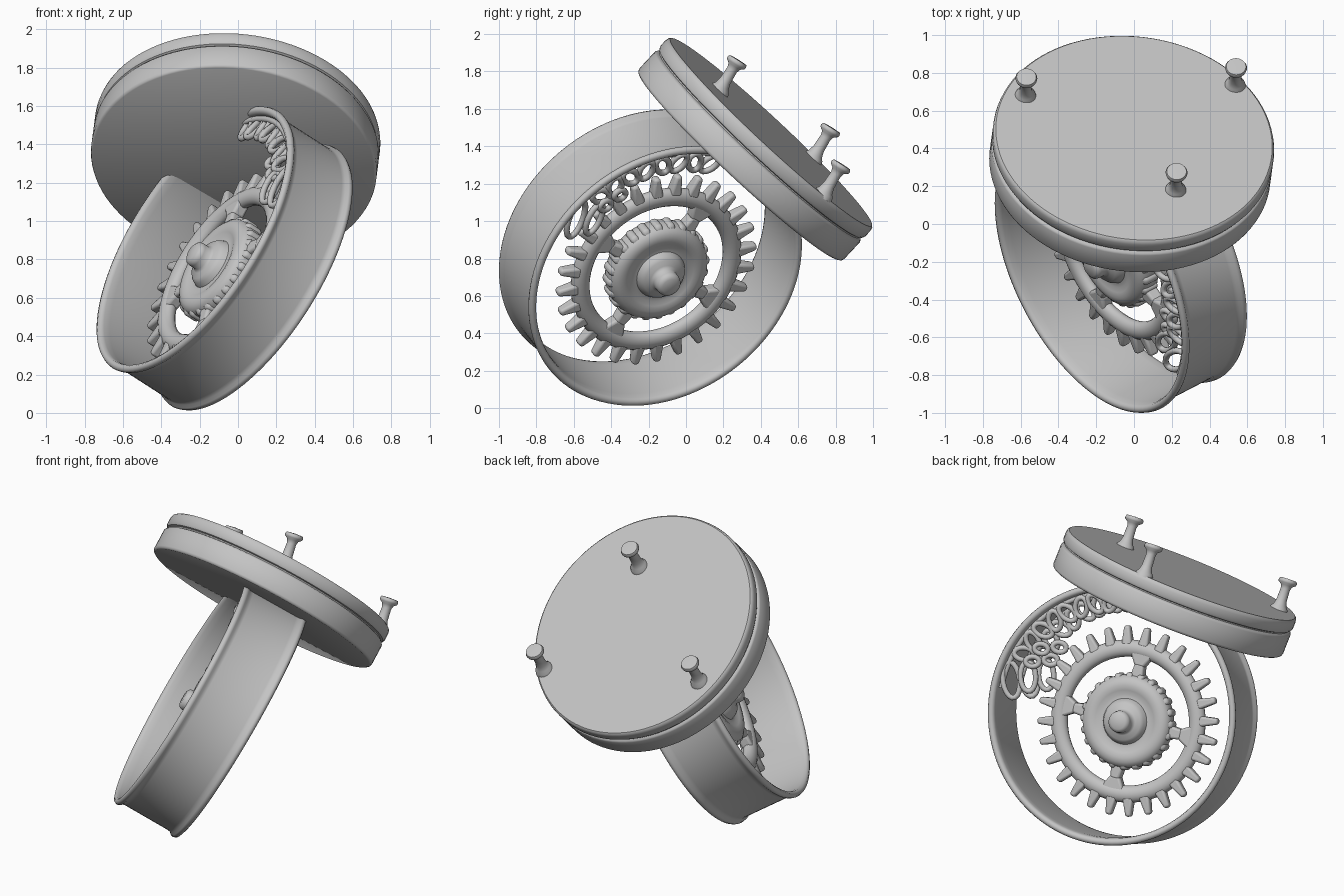
import bpy, bmesh
from math import sin, cos, pi, radians
from mathutils import Vector, Matrix

if "Cube" in bpy.data.objects:
    bpy.data.objects.remove(bpy.data.objects["Cube"])

grey = bpy.data.materials.new("plain grey")
grey.use_nodes = True
grey.diffuse_color = (0.55, 0.55, 0.55, 1)
grey.node_tree.nodes["Principled BSDF"].inputs["Base Color"].default_value = grey.diffuse_color


def frame(center, axis, ref):
    """Placement whose local z is axis and local x is ref flattened onto its plane."""
    a = Vector(axis).normalized()
    r = Vector(ref)
    u = (r - a * r.dot(a)).normalized()
    v = a.cross(u)
    return Matrix.Translation(center) @ Matrix((u, v, a)).transposed().to_4x4()


def spin_profile(bm, profile, steps, closed):
    verts = [bm.verts.new((r, 0, z)) for r, z in profile]
    edges = [bm.edges.new(p) for p in zip(verts, verts[1:])]
    if closed:
        edges.append(bm.edges.new((verts[-1], verts[0])))
    bmesh.ops.spin(bm, geom=verts + edges, cent=(0, 0, 0), axis=(0, 0, 1),
                   angle=2 * pi, steps=steps)
    bmesh.ops.remove_doubles(bm, verts=bm.verts[:], dist=0.0005)


def finish(bm, name, place, angle=40):
    bmesh.ops.recalc_face_normals(bm, faces=bm.faces[:])
    mesh = bpy.data.meshes.new(name)
    bm.to_mesh(mesh)
    bm.free()
    mesh.materials.append(grey)
    mesh.polygons.foreach_set("use_smooth", [True] * len(mesh.polygons))
    mesh.set_sharp_from_angle(angle=radians(angle))
    obj = bpy.data.objects.new(name, mesh)
    bpy.context.collection.objects.link(obj)
    obj.matrix_world = place
    return obj


def lathe(name, profile, place, steps=96, closed=False, angle=40):
    bm = bmesh.new()
    spin_profile(bm, profile, steps, closed)
    return finish(bm, name, place, angle)


def add_block(bm, angle, r0, r1, w0, w1, h0, h1):
    """Radial tapered block from r0 to r1, with half widths and half heights."""
    made = bmesh.ops.create_cube(bm, size=2)["verts"]
    turn = Matrix.Rotation(angle, 4, "Z")
    for v in made:
        outer = v.co.x > 0
        v.co = turn @ Vector((r1 if outer else r0,
                              v.co.y * (w1 if outer else w0),
                              v.co.z * (h1 if outer else h0)))


def round_off(obj, width):
    mod = obj.modifiers.new("rounding", "BEVEL")
    mod.width = width
    mod.segments = 3
    mod.limit_method = "ANGLE"


# Tilted lid with a groove round its edge
lid = frame((0, 0.455, 1.475), (0.095, 0.68, 0.73), (1, 0, 0))
lathe("lid", [(0, 0), (0.735, 0), (0.744, -0.008), (0.748, -0.025), (0.748, -0.065),
              (0.74, -0.08), (0.727, -0.085), (0.727, -0.092), (0.742, -0.098),
              (0.748, -0.108), (0.748, -0.23), (0.744, -0.241), (0.735, -0.247),
              (0, -0.247)], lid)

# Three pins standing on the lid, leaning slightly upright
pin = [(0.06, -0.02), (0.054, 0.006), (0.041, 0.022), (0.032, 0.055), (0.029, 0.125),
       (0.036, 0.148), (0.055, 0.162), (0.058, 0.174), (0.052, 0.187), (0, 0.19)]
normal = lid.col[2].to_3d()
origin = lid.translation
for i, (x, y) in enumerate([(-0.575, 0.68), (0.535, 0.735), (0.22, 0.18)]):
    z = origin.z - (normal.x * (x - origin.x) + normal.y * (y - origin.y)) / normal.z
    lathe("lid_pin_%d" % (i + 1), pin, frame((x, y, z), (0.03, 0.53, 0.85), (1, 0, 0)), 28)

# Open drum with a bead on both rims
AXIS = (0.77, 0.40, -0.495)
drum = frame((-0.07, -0.19, 0.805), AXIS, (0, 1, 0))
half = [(0.776, 0.15), (0.78, 0.172), (0.793, 0.184), (0.797, 0.198), (0.791, 0.212),
        (0.775, 0.218), (0.759, 0.21), (0.753, 0.193), (0.75, 0.155)]
lathe("drum", half + [(r, -z) for r, z in reversed(half)], drum, 112, True, 50)

# Gear wheel: flattened rounded rim, pegs and four spokes
gear = frame((-0.09, -0.16, 0.745), AXIS, (0, 1, 0))
rim = [(0.443 + 0.052 * cos(t), 0.042 * sin(t))
       for t in (2 * pi * k / 16 for k in range(16))]
lathe("gear_rim", rim, gear, 84, True, 60)

TEETH = 28
bm = bmesh.new()
for i in range(TEETH):
    add_block(bm, 2 * pi * i / TEETH, 0.46, 0.58, 0.034, 0.018, 0.036, 0.026)
round_off(finish(bm, "gear_teeth", gear), 0.014)

bm = bmesh.new()
for i in range(4):
    turn = radians(51 + 90 * i)
    add_block(bm, turn, 0.24, 0.36, 0.045, 0.03, 0.04, 0.035)
    add_block(bm, turn, 0.34, 0.43, 0.03, 0.08, 0.035, 0.035)
round_off(finish(bm, "gear_spokes", gear), 0.015)

# Thick hub with a dished face, stepped boss and axle tip on both sides
side = [(0, 0.195), (0.045, 0.193), (0.064, 0.18), (0.068, 0.16), (0.068, 0.125),
        (0.083, 0.113), (0.112, 0.105), (0.128, 0.088), (0.14, 0.062), (0.165, 0.06),
        (0.19, 0.071), (0.22, 0.078), (0.25, 0.072), (0.275, 0.054), (0.285, 0.025)]
lathe("hub", side + [(r, -z) for r, z in reversed(side)], gear, 64, angle=60)

bm = bmesh.new()
LUMPS = 24
for i in range(LUMPS):
    add_block(bm, 2 * pi * i / LUMPS, 0.23, 0.298, 0.028, 0.021, 0.07, 0.042)
round_off(finish(bm, "hub_teeth", gear), 0.016)


# Pierced ornaments of linked loops, one inside each rim of the drum
def strand(curve, points, cyclic):
    spline = curve.splines.new("POLY")
    spline.points.add(len(points) - 1)
    for p, co in zip(spline.points, points):
        p.co = (*co, 1)
    spline.use_cyclic_u = cyclic
    spline.use_smooth = True


def loop(curve, angle, radius, radial, along, skew, height):
    turn = Matrix.Rotation(radians(angle), 3, "Z")
    lean = Matrix.Rotation(radians(skew), 3, "Z")
    pts = []
    for k in range(18):
        t = 2 * pi * k / 18
        p = lean @ Vector((radial * cos(t), along * sin(t), 0))
        pts.append(turn @ (p + Vector((radius, 0, height + 0.012 * cos(t)))))
    strand(curve, pts, True)


for name, height in (("ornament_near", 0.16), ("ornament_far", -0.17)):
    curve = bpy.data.curves.new(name, "CURVE")
    curve.dimensions = "3D"
    curve.bevel_depth = 0.017
    curve.bevel_resolution = 2
    curve.materials.append(grey)
    for i in range(8):
        loop(curve, 66 + 8 * i, 0.68, 0.06, 0.038, 25 if i % 2 else -25, height)
    for i in range(2):
        loop(curve, 114 + 9 * i, 0.61, 0.04, 0.03, 30, height)
    loop(curve, 137, 0.69, 0.05, 0.11, 25, height)
    loop(curve, 132, 0.595, 0.045, 0.09, 25, height)
    strand(curve, [(0.74 * cos(radians(a)), 0.74 * sin(radians(a)), height)
                   for a in range(62, 146, 4)], False)
    ornament = bpy.data.objects.new(name, curve)
    bpy.context.collection.objects.link(ornament)
    ornament.matrix_world = drum
